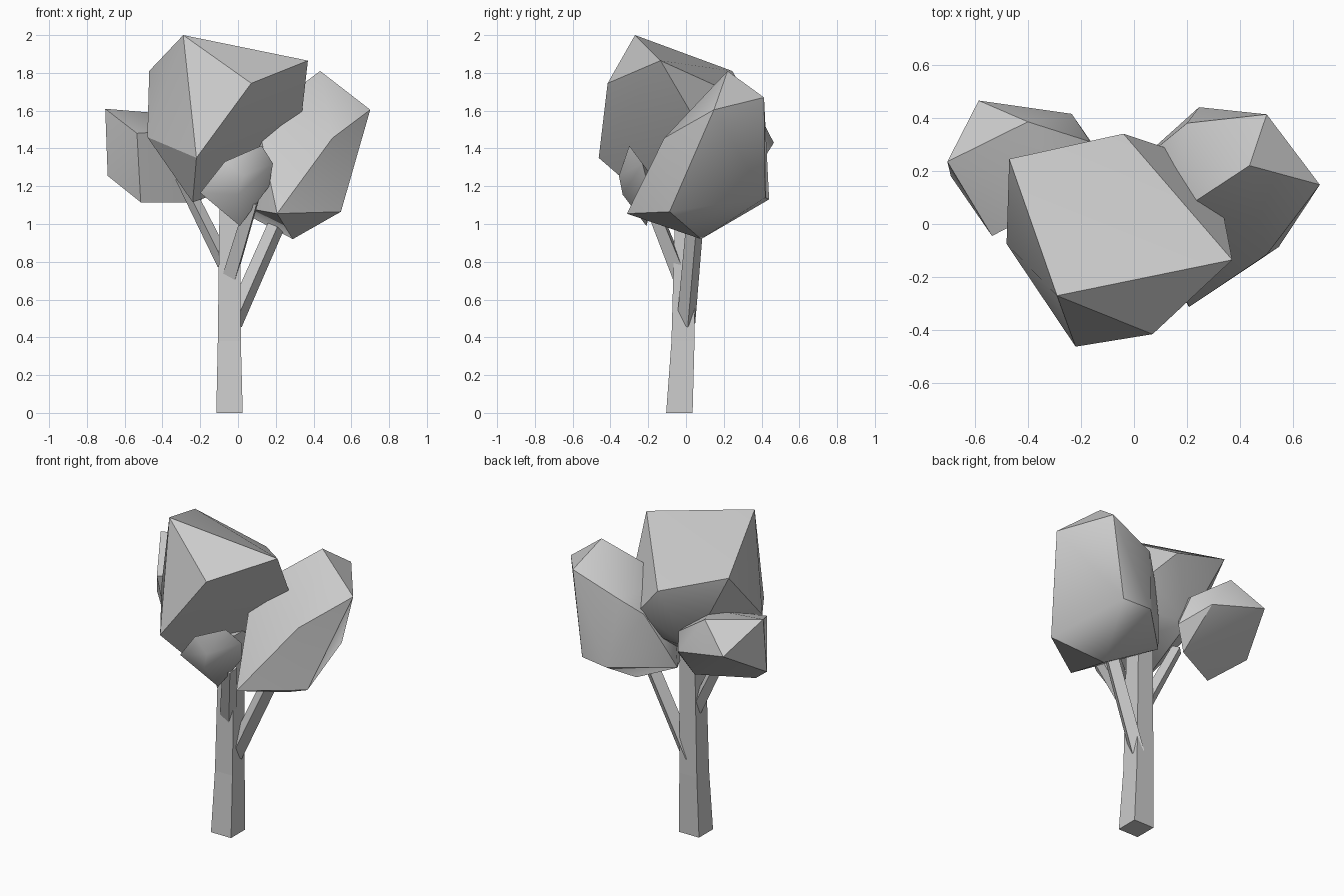
import bpy, bmesh, math
from mathutils import Vector

if "Cube" in bpy.data.objects:
    bpy.data.objects.remove(bpy.data.objects["Cube"])


def finish(name, bm, smooth_angle=None):
    bmesh.ops.recalc_face_normals(bm, faces=bm.faces)
    me = bpy.data.meshes.new(name)
    bm.to_mesh(me)
    bm.free()
    ob = bpy.data.objects.new(name, me)
    bpy.context.collection.objects.link(ob)
    if smooth_angle:
        bpy.ops.object.select_all(action='DESELECT')
        ob.select_set(True)
        bpy.context.view_layer.objects.active = ob
        bpy.ops.object.shade_smooth_by_angle(angle=math.radians(smooth_angle))
    return ob


def faceted_clump(name, corners, smooth_angle=32):
    """Leaf clump: convex hull around a few corner points."""
    bm = bmesh.new()
    for c in corners:
        bm.verts.new(c)
    bmesh.ops.convex_hull(bm, input=bm.verts[:])
    loose = [v for v in bm.verts if not v.link_faces]
    bmesh.ops.delete(bm, geom=loose, context='VERTS')
    bmesh.ops.dissolve_limit(bm, angle_limit=math.radians(4),
                             verts=bm.verts[:], edges=bm.edges[:])
    finish(name, bm, smooth_angle)


def skin_rings(name, rings):
    """Closed tube through equal-sized rings of points."""
    bm = bmesh.new()
    loops = [[bm.verts.new(p) for p in r] for r in rings]
    n = len(loops[0])
    for a, b in zip(loops, loops[1:]):
        for i in range(n):
            j = (i + 1) % n
            bm.faces.new((a[i], a[j], b[j], b[i]))
    bm.faces.new(loops[0])
    bm.faces.new(loops[-1])
    finish(name, bm)


def branch(name, start, end, r0, r1):
    """Four-sided branch with one edge facing down."""
    s, e = Vector(start), Vector(end)
    d = (e - s).normalized()
    side = d.cross(Vector((0, 0, 1))).normalized()
    up = side.cross(d)
    skin_rings(name, [[p + side * r, p + up * r, p - side * r, p - up * r]
                      for p, r in ((s, r0), (e, r1))])


# Trunk: square section (centre x, centre y, z, half width)
skin_rings("trunk", [[(x + sx * h, y + sy * h, z)
                      for sx, sy in ((-1, -1), (1, -1), (1, 1), (-1, 1))]
                     for x, y, z, h in ((-.045, -.035, 0, .07),
                                        (-.046, -.016, .38, .061),
                                        (-.043, 0, 1.25, .053))])

# Branches
branch("right_branch", (-.025, 0, .475), (.25, .055, 1.1), .05, .046)
branch("left_branch", (-.07, .0, .79), (-.30, .02, 1.25), .042, .035)
branch("front_branch", (-.045, -.03, .72), (.075, -.19, 1.12), .05, .042)

# Leaf clumps
faceted_clump("top_leaves", [
    (-.29, -.27, 2), (.37, -.135, 1.865), (-.47, .245, 1.81),
    (-.04, .34, 1.65), (.07, -.415, 1.745), (-.48, -.075, 1.46),
    (.34, .02, 1.6), (.14, .28, 1.45), (-.22, -.462, 1.35),
    (-.24, -.19, 1.115), (0, .1, 1.2), (.1, .2, 1.29), (-.2, .24, 1.29)], 28)

faceted_clump("right_leaves", [
    (.435, .22, 1.81), (.70, .148, 1.605), (.50, .413, 1.67),
    (.50, -.115, 1.455), (.2, .38, 1.55), (.09, .29, 1.45),
    (.1, 0, 1.56), (-.05, .155, 1.1), (.09, .05, 1.07),
    (.545, -.087, 1.065), (.207, -.313, 1.055), (.29, .08, .92),
    (.245, .44, 1.13), (.43, .42, 1.14), (0, .22, 1.25)], 40)

faceted_clump("left_leaves", [
    (-.703, .235, 1.61), (-.40, .385, 1.585), (-.585, .465, 1.43),
    (-.235, .415, 1.35), (-.535, -.045, 1.48), (-.69, .18, 1.255),
    (-.515, .04, 1.115), (-.2, .2, 1.115), (-.165, .31, 1.42),
    (-.12, .25, 1.25), (-.25, .1, 1.5)])

faceted_clump("front_leaves", [
    (-.2, -.29, 1.165), (-.07, -.33, 1.33), (.125, -.30, 1.415),
    (.185, -.23, 1.32), (.165, -.2, 1.2), (.01, -.21, .99),
    (.03, -.355, 1.255), (0, -.335, 1.155), (0, -.14, 1.2)], 55)
